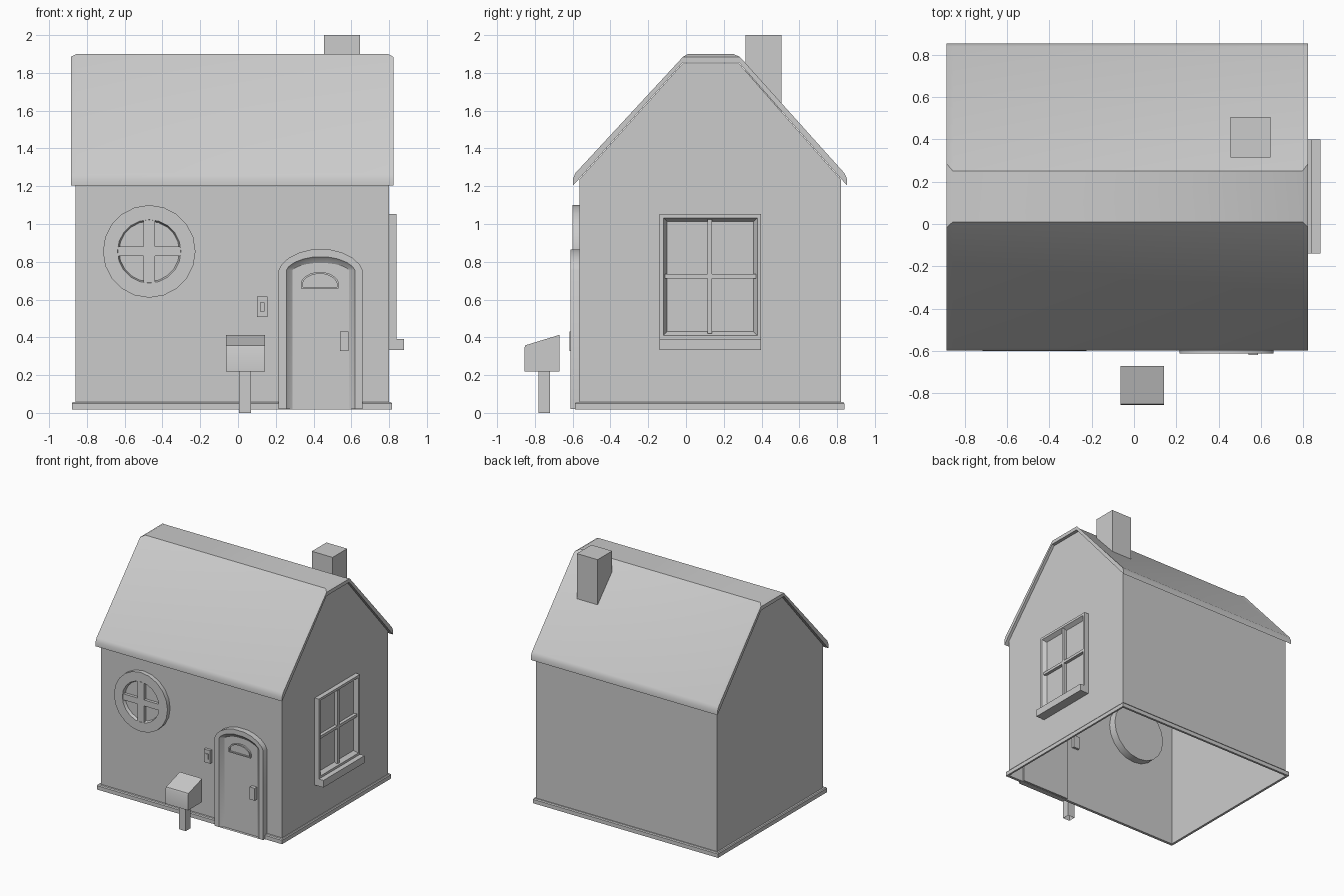
import bpy, bmesh, math

if "Cube" in bpy.data.objects:
    bpy.data.objects.remove(bpy.data.objects["Cube"], do_unlink=True)

GREY = (0.6, 0.6, 0.6, 1)
grey = bpy.data.materials.new("plain_grey")
grey.use_nodes = True
grey.diffuse_color = GREY
grey.node_tree.nodes["Principled BSDF"].inputs["Base Color"].default_value = GREY


def loft(name, axis, rings, caps=True, open_bottom=False):
    """Join (depth, outline) rings stacked along an axis."""
    place = {"x": lambda t, u, v: (t, u, v),
             "y": lambda t, u, v: (u, t, v),
             "z": lambda t, u, v: (u, v, t)}[axis]
    bm = bmesh.new()
    loops = [[bm.verts.new(place(t, u, v)) for u, v in pts] for t, pts in rings]
    for a, b in zip(loops, loops[1:]):
        for i in range(len(a)):
            j = (i + 1) % len(a)
            bm.faces.new((a[i], a[j], b[j], b[i]))
    if caps:
        bm.faces.new(loops[0])
        bm.faces.new(loops[-1])
    bmesh.ops.remove_doubles(bm, verts=bm.verts, dist=1e-5)
    bmesh.ops.recalc_face_normals(bm, faces=bm.faces)
    if open_bottom:
        bm.normal_update()
        under = [f for f in bm.faces if f.normal.z < -0.9]
        bmesh.ops.delete(bm, geom=under, context="FACES")
    mesh = bpy.data.meshes.new(name)
    bm.to_mesh(mesh)
    bm.free()
    mesh.materials.append(grey)
    obj = bpy.data.objects.new(name, mesh)
    bpy.context.collection.objects.link(obj)
    bpy.ops.object.select_all(action="DESELECT")
    obj.select_set(True)
    bpy.context.view_layer.objects.active = obj
    bpy.ops.object.shade_smooth_by_angle(angle=math.radians(30))
    return obj


def rect(u0, u1, v0, v1, inset=0.0):
    u0, u1, v0, v1 = u0 + inset, u1 - inset, v0 + inset, v1 - inset
    return [(u0, v0), (u1, v0), (u1, v1), (u0, v1)]


def box(name, x0, x1, y0, y1, z0, z1, **options):
    outline = rect(x0, x1, y0, y1)
    return loft(name, "z", [(z0, outline), (z1, outline)], **options)


def circle(u, v, r, n=20):
    steps = [2 * math.pi * i / n for i in range(n)]
    return [(u + r * math.sin(a), v + r * math.cos(a)) for a in steps]


def arch(u, v0, half, spring, rise, inset=0.0):
    """Straight sides with a faceted flattened arch on top."""
    w = half - inset
    top = [(1, 0), (0.93, 0.28), (0.76, 0.6), (0.5, 0.86), (0.22, 1)]
    right = [(u + w * a, spring + rise * b - inset * b) for a, b in top]
    left = [(2 * u - a, b) for a, b in reversed(right)]
    return [(u - w, v0), (u + w, v0)] + right + left


# House walls, hollow and open underneath
gable = [(-0.565, 0.02), (-0.565, 1.235), (-0.018, 1.85),
         (0.28, 1.85), (0.82, 1.235), (0.82, 0.02)]
loft("house_walls", "x", [(-0.86, gable), (0.80, gable)], open_bottom=True)

# Skirting band around the foot of the walls
wall, skirt = rect(-0.86, 0.80, -0.565, 0.82), rect(-0.88, 0.815, -0.588, 0.838)
lip = rect(-0.88, 0.815, -0.588, 0.838, 0.006)
loft("skirting", "z", [(0.018, wall), (0.018, skirt), (0.05, skirt),
                       (0.058, lip), (0.058, wall), (0.018, wall)], caps=False)


# Roof shell with clipped ridge ends
def roof_section(front, back, top):
    return [(-0.565, 1.24), (-0.598, 1.205), (-0.598, 1.24), (-0.585, 1.27),
            (front, top), (back, top),
            (0.838, 1.27), (0.852, 1.24), (0.852, 1.205), (0.82, 1.24),
            (0.28, 1.855), (-0.018, 1.855)]


end, middle = roof_section(-0.016, 0.285, 1.885), roof_section(0.01, 0.25, 1.9)
loft("roof", "x", [(-0.885, end), (-0.855, middle), (0.795, middle), (0.822, end)])

box("chimney", 0.455, 0.645, 0.315, 0.505, 1.58, 2.0)

# Round front window
cx, cz = -0.47, 0.855
outer, inner = circle(cx, cz, 0.245), circle(cx, cz, 0.168)
loft("round_window", "y", [(-0.50, outer), (-0.60, outer), (-0.60, inner),
                           (-0.575, circle(cx, cz, 0.16))])
box("round_window_upright", cx - 0.03, cx + 0.03, -0.599, -0.57, cz - 0.165, cz + 0.165)
box("round_window_crossbar", cx - 0.165, cx + 0.165, -0.599, -0.57, cz - 0.025, cz + 0.025)

# Side window with sill
side = (-0.14, 0.398, 0.39, 1.053)
loft("side_window", "x", [(0.78, rect(*side)), (0.838, rect(*side)),
                          (0.838, rect(*side, 0.02)), (0.806, rect(*side, 0.04))])
box("side_window_upright", 0.80, 0.832, 0.113, 0.138, 0.42, 1.025)
box("side_window_crossbar", 0.80, 0.832, -0.11, 0.37, 0.712, 0.735)
box("window_sill", 0.79, 0.88, -0.14, 0.398, 0.333, 0.392)

# Arched door with sunken panel
door = (0.4375, 0.02, 0.222, 0.755, 0.11)
loft("door", "y", [(-0.55, arch(*door)), (-0.612, arch(*door)),
                   (-0.612, arch(*door, 0.04)), (-0.60, arch(*door, 0.052)),
                   (-0.588, arch(*door, 0.072))])

# Half-moon light in the door
light = (0.433, 0.658, 0.1, 0.69, 0.055)
pane = arch(0.433, 0.667, 0.09, 0.688, 0.047)
loft("door_light", "y", [(-0.58, arch(*light)), (-0.602, arch(*light)),
                         (-0.602, pane), (-0.59, pane)])
box("door_handle", 0.54, 0.585, -0.618, -0.58, 0.328, 0.43)

# Doorbell
box("doorbell_plate", 0.10, 0.157, -0.588, -0.545, 0.508, 0.615)
box("doorbell_button", 0.116, 0.141, -0.596, -0.58, 0.538, 0.585)

# Letterbox on a post
lid = [(-0.855, 0.22), (-0.67, 0.22), (-0.67, 0.413), (-0.85, 0.358), (-0.855, 0.347)]
loft("letterbox", "x", [(-0.063, lid), (0.142, lid)])
box("letterbox_post", 0.005, 0.068, -0.78, -0.72, 0.0, 0.23, open_bottom=True)
